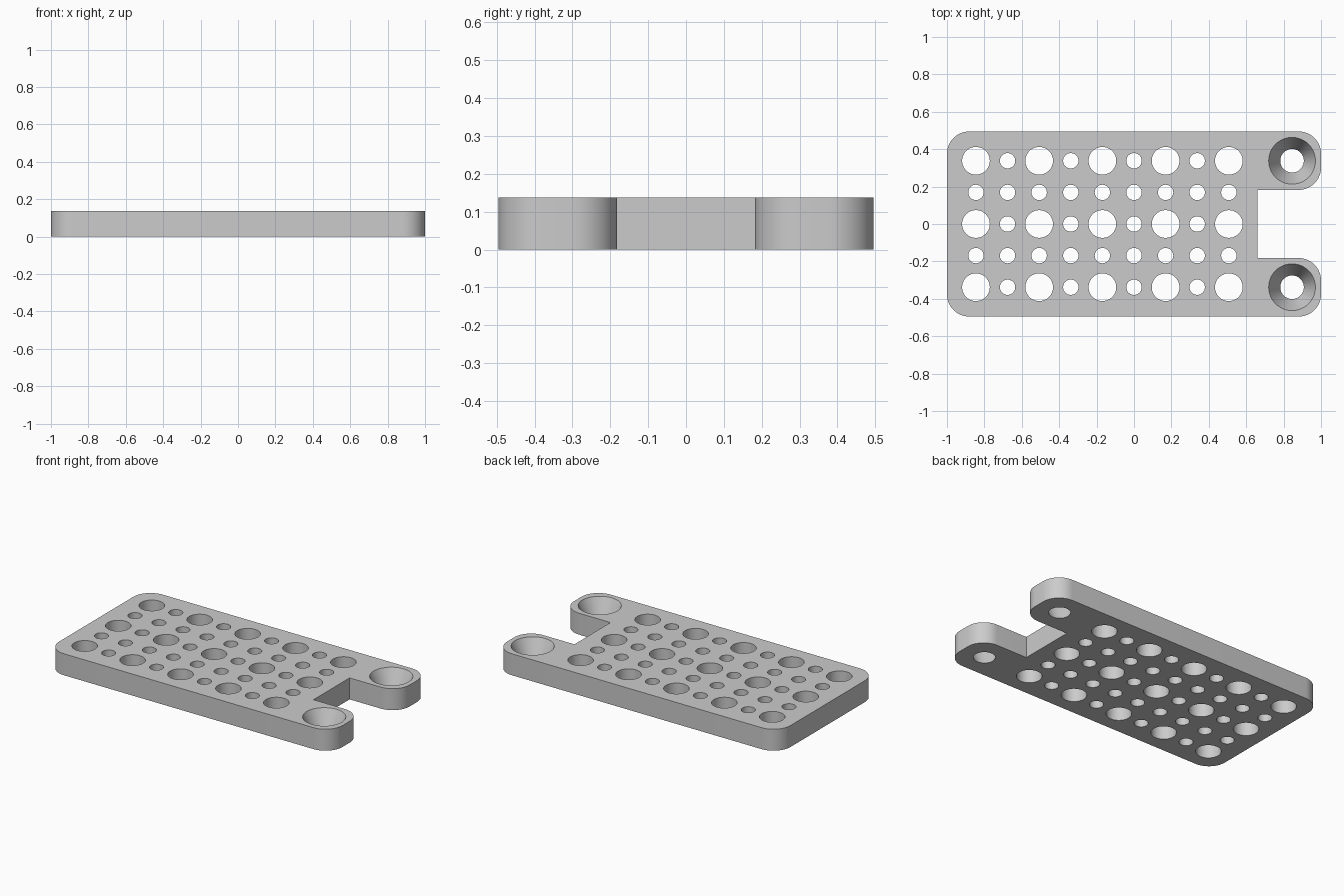
import bpy, bmesh, math
from mathutils import Matrix

if "Cube" in bpy.data.objects:
    bpy.data.objects.remove(bpy.data.objects["Cube"])

HALF_W, THICK, CORNER = 0.495, 0.137, 0.12
NOTCH_X, NOTCH_Y = 0.66, 0.182
PITCH = 0.169

grey = bpy.data.materials.new("plain_grey")
grey.use_nodes = True
colour = (0.6, 0.6, 0.6, 1)
grey.diffuse_color = colour
grey.node_tree.nodes["Principled BSDF"].inputs["Base Color"].default_value = colour


def make_object(name, bm):
    mesh = bpy.data.meshes.new(name)
    bmesh.ops.recalc_face_normals(bm, faces=bm.faces[:])
    bm.to_mesh(mesh)
    bm.free()
    mesh.materials.append(grey)
    obj = bpy.data.objects.new(name, mesh)
    bpy.context.collection.objects.link(obj)
    return obj


def corner(cx, cy, start, steps=14):
    """Quarter circle, counter-clockwise from the start angle in degrees."""
    angles = [math.radians(start + 90 * i / steps) for i in range(steps + 1)]
    return [(cx + CORNER * math.cos(a), cy + CORNER * math.sin(a)) for a in angles]


# Plate outline: rounded rectangle with a square notch between two rounded prongs
x, y, prong = 1 - CORNER, HALF_W - CORNER, NOTCH_Y + CORNER
outline = (corner(x, -y, -90) + corner(x, -prong, 0)
           + [(NOTCH_X, -NOTCH_Y), (NOTCH_X, NOTCH_Y)]
           + corner(x, prong, -90) + corner(x, y, 0)
           + corner(-x, y, 90) + corner(-x, -y, 180))
bm = bmesh.new()
base = bm.faces.new([bm.verts.new((px, py, 0)) for px, py in outline])
top = bmesh.ops.extrude_face_region(bm, geom=[base])["geom"]
bmesh.ops.translate(bm, vec=(0, 0, THICK),
                    verts=[v for v in top if isinstance(v, bmesh.types.BMVert)])
plate = make_object("mounting_plate", bm)

# Hole cutters
bm = bmesh.new()


def add_cutter(cx, cy, low, high, margin=0.02):
    """Round cutter whose radii are given at the bottom and top of the plate."""
    grow = (high - low) * margin / THICK
    bmesh.ops.create_cone(bm, cap_ends=True, segments=48, radius1=low - grow,
                          radius2=high + grow, depth=THICK + 2 * margin,
                          matrix=Matrix.Translation((cx, cy, THICK / 2)))


# Grid of through holes, large ones on every second row and column
for col in range(9):
    for row in range(5):
        r = 0.074 if col % 2 == 0 and row % 2 == 0 else 0.041
        add_cutter((col - 5) * PITCH, (row - 2) * PITCH, r, r)

# Tapered screw holes in the prongs
for side in (-1, 1):
    add_cutter(5 * PITCH, side * 2 * PITCH, 0.063, 0.125)
cutter = make_object("hole_cutter", bm)

cut = plate.modifiers.new("holes", "BOOLEAN")
cut.operation, cut.solver, cut.object = "DIFFERENCE", "EXACT", cutter
bpy.context.view_layer.objects.active = plate
for obj in bpy.context.selected_objects:
    obj.select_set(False)
plate.select_set(True)
bpy.ops.object.modifier_apply(modifier=cut.name)
bpy.data.objects.remove(cutter)

# Smooth round walls, crisp rims
bpy.ops.object.shade_smooth_by_angle(angle=math.radians(30))
